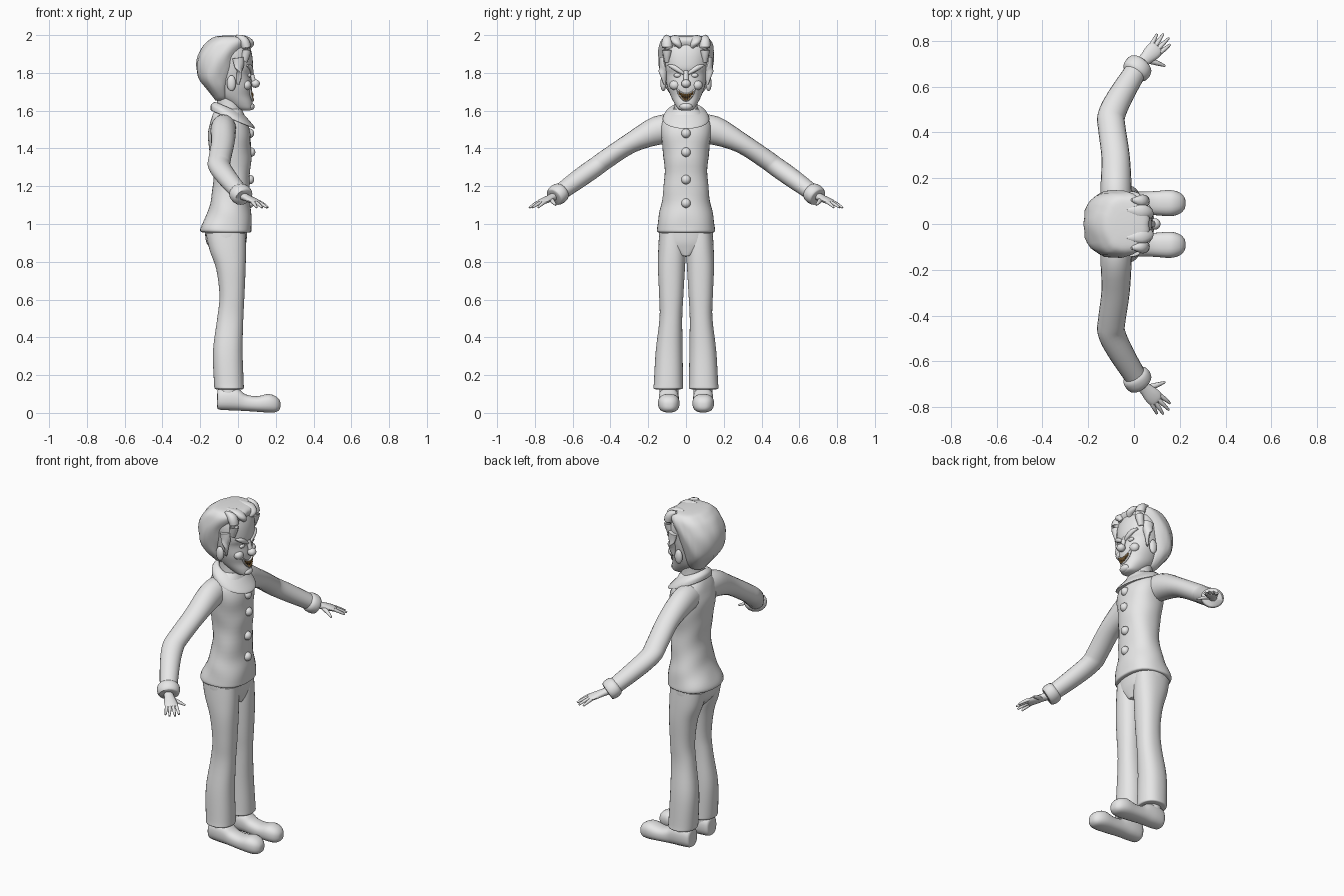
import bpy, bmesh, math
from mathutils import Vector as V


def material(name, rgb):
    m = bpy.data.materials.new(name)
    m.diffuse_color = (*rgb, 1)
    return m


GREY = material("plain_grey", (0.8, 0.8, 0.8))
DARK = material("mouth_dark", (0.03, 0.018, 0.01))
GOLD = material("tooth_gold", (0.5, 0.27, 0.08))


def finish(name, bm, mat=GREY, mirror=False, angle=50):
    bmesh.ops.recalc_face_normals(bm, faces=bm.faces)
    me = bpy.data.meshes.new(name)
    bm.to_mesh(me)
    bm.free()
    me.materials.append(mat)
    ob = bpy.data.objects.new(name, me)
    bpy.context.collection.objects.link(ob)
    bpy.ops.object.select_all(action='DESELECT')
    ob.select_set(True)
    bpy.context.view_layer.objects.active = ob
    bpy.ops.object.shade_smooth_by_angle(angle=math.radians(angle))
    if mirror:
        mod = ob.modifiers.new("mirror", 'MIRROR')
        mod.use_axis = (False, True, False)
    return ob


def spline(p, steps):
    """Catmull-Rom interpolation through a list of number tuples."""
    out = []
    for i in range(len(p) - 1):
        a, b, c, d = p[max(i - 1, 0)], p[i], p[i + 1], p[min(i + 2, len(p) - 1)]
        for s in range(steps):
            t = s / steps
            out.append([0.5 * (2 * q + (r - o) * t + (2 * o - 5 * q + 4 * r - w) * t * t
                               + (3 * q - o - 3 * r + w) * t ** 3) for o, q, r, w in zip(a, b, c, d)])
    return out + [list(p[-1])]


def loft(bm, rings, n=28, power=2.0, warp=None):
    """Skin rings given as (centre, half axis, half axis)."""
    rows = []
    for c, u, v in rings:
        row = []
        for k in range(n):
            a = 2 * math.pi * k / n
            ca, sa = math.cos(a), math.sin(a)
            f = (abs(ca) ** power + abs(sa) ** power) ** (-1 / power)
            p = c + u * ca * f + v * sa * f
            row.append(bm.verts.new(warp(p, c) if warp else p))
        rows.append(row)
    for r, s in zip(rows, rows[1:]):
        for k in range(n):
            bm.faces.new((r[k], r[(k + 1) % n], s[(k + 1) % n], s[k]))
    bm.faces.new(rows[0][::-1])
    bm.faces.new(rows[-1])


def stack(name, rows, steps=4, power=2.0, tilt=0, warp=None, mirror=False):
    """Upright part from rows of (z, back x, front x, inner y, outer y)."""
    bm = bmesh.new()
    rings = []
    for z, x0, x1, y0, y1 in spline(rows, steps):
        rx = (x1 - x0) / 2
        rings.append((V(((x0 + x1) / 2, (y0 + y1) / 2, z)), V((rx, 0, -tilt * rx)), V((0, (y1 - y0) / 2, 0))))
    loft(bm, rings, 32, power, warp)
    return finish(name, bm, mirror=mirror)


def tube(bm, pts, steps=4, n=20):
    """Limb through points (x, y, z, flat radius, upright radius)."""
    pts = spline(pts, steps)
    rings = []
    for i, p in enumerate(pts):
        t = (V(pts[min(i + 1, len(pts) - 1)][:3]) - V(pts[max(i - 1, 0)][:3])).normalized()
        side = t.cross(V((0, 0, 1))).normalized()
        rings.append((V(p[:3]), side * p[3], side.cross(t) * p[4]))
    loft(bm, rings, n)


def ball(bm, centre, size, n=16):
    vs = bmesh.ops.create_uvsphere(bm, u_segments=n, v_segments=n // 2 + 2, radius=1)["verts"]
    for v in vs:
        v.co = V([c + a * s for c, a, s in zip(centre, v.co, size)])


def sym(rows):
    return [(z, a, b, -r, r) for z, a, b, r in rows]


# Jacket body with soft cloth folds and a flared hem
def folds(p, c):
    k = 1 + 0.025 * math.sin(34 * p.z + 18 * abs(p.y)) * math.sin(25 * p.x + 9 * p.z)
    return V((c.x + (p.x - c.x) * k, p.y * k, p.z))


stack("jacket", sym([(0.955, -0.18, 0.06, 0.14), (0.96, -0.20, 0.073, 0.155), (0.985, -0.198, 0.073, 0.155),
                     (1.05, -0.165, 0.068, 0.142), (1.13, -0.142, 0.062, 0.125), (1.25, -0.132, 0.062, 0.115),
                     (1.36, -0.148, 0.07, 0.118), (1.46, -0.16, 0.068, 0.132), (1.53, -0.15, 0.052, 0.135),
                     (1.575, -0.135, 0.035, 0.105), (1.61, -0.115, 0.02, 0.07)]), power=2.3, warp=folds)

# Sleeves
bm = bmesh.new()
tube(bm, [(-0.075, 0.05, 1.505, 0.065, 0.075), (-0.078, 0.15, 1.495, 0.068, 0.076),
          (-0.08, 0.29, 1.43, 0.062, 0.054), (-0.097, 0.42, 1.345, 0.06, 0.051), (-0.098, 0.475, 1.305, 0.06, 0.051),
          (-0.058, 0.56, 1.245, 0.055, 0.05), (0.022, 0.69, 1.15, 0.046, 0.042)])
finish("sleeves", bm, mirror=True)

# Flared cuffs
bm = bmesh.new()
tube(bm, [(-0.002, 0.652, 1.178, 0.043, 0.04), (0.006, 0.664, 1.169, 0.06, 0.052),
          (0.02, 0.686, 1.152, 0.062, 0.054), (0.03, 0.7, 1.142, 0.052, 0.045), (0.026, 0.694, 1.146, 0.03, 0.028)], 3)
finish("cuffs", bm, mirror=True)

# Hands: palm, four fingers and thumb
bm = bmesh.new()
tube(bm, [(0.02, 0.69, 1.15, 0.022, 0.022), (0.05, 0.72, 1.137, 0.028, 0.018),
          (0.08, 0.75, 1.123, 0.036, 0.016), (0.1, 0.77, 1.114, 0.033, 0.012), (0.105, 0.775, 1.112, 0.02, 0.006)], 3, 14)
for base, tip in [((0.075, 0.778), (0.1, 0.828)), ((0.09, 0.772), (0.128, 0.83)),
                  ((0.103, 0.762), (0.152, 0.812)), ((0.113, 0.747), (0.158, 0.783))]:
    mid = [(a + b) / 2 for a, b in zip(base, tip)]
    tube(bm, [(*base, 1.117, 0.01, 0.01), (*mid, 1.104, 0.009, 0.009),
              (*tip, 1.087, 0.005, 0.005)], 3, 8)
tube(bm, [(0.06, 0.715, 1.13, 0.014, 0.012), (0.1, 0.703, 1.116, 0.011, 0.01), (0.135, 0.69, 1.1, 0.005, 0.005)], 3, 8)
finish("hands", bm, mirror=True)

# Trousers
stack("hips", sym([(0.83, -0.11, 0.025, 0.03), (0.87, -0.145, 0.036, 0.12),
                   (0.91, -0.17, 0.045, 0.142), (0.98, -0.175, 0.05, 0.142)]), power=2.4)
stack("trouser_legs", [(0.125, -0.115, 0.022, 0.03, 0.16), (0.13, -0.123, 0.03, 0.016, 0.172),
                       (0.16, -0.127, 0.03, 0.016, 0.17), (0.33, -0.132, 0.024, 0.018, 0.16),
                       (0.5, -0.11, 0.028, 0.02, 0.14), (0.62, -0.098, 0.034, 0.014, 0.142),
                       (0.76, -0.115, 0.04, 0.006, 0.148), (0.86, -0.15, 0.042, 0.0, 0.147),
                       (0.95, -0.17, 0.04, 0.005, 0.142)], power=2.3, mirror=True)

# Long round-toed shoes with flat soles
bm = bmesh.new()
rings = []
for x, z0, z1, w in spline([(-0.11, 0.03, 0.1, 0.03), (-0.102, 0.018, 0.128, 0.046), (-0.05, 0.014, 0.135, 0.053),
                            (0.0, 0.012, 0.128, 0.052), (0.04, 0.01, 0.098, 0.05), (0.1, 0.006, 0.088, 0.053),
                            (0.16, 0.002, 0.1, 0.057), (0.2, 0.004, 0.088, 0.046), (0.22, 0.018, 0.068, 0.026),
                            (0.225, 0.035, 0.05, 0.008)], 3):
    rings.append((V((x, 0.091, (z0 + z1) / 2)), V((0, w, 0)), V((0, 0, (z1 - z0) / 2))))
loft(bm, rings, 24, 2.5)
finish("shoes", bm, mirror=True)
stack("ankles", [(0.09, -0.1, 0.0, 0.04, 0.14), (0.2, -0.1, 0.0, 0.04, 0.14)], mirror=True)

# Neck and wide drooping collar
stack("neck", sym([(1.52, -0.12, 0.03, 0.075), (1.62, -0.11, 0.018, 0.062), (1.72, -0.12, 0.03, 0.065)]))
stack("collar", sym([(1.612, -0.112, 0.015, 0.062), (1.615, -0.122, 0.028, 0.075), (1.59, -0.142, 0.06, 0.108),
                     (1.562, -0.145, 0.088, 0.122), (1.552, -0.14, 0.085, 0.12), (1.56, -0.11, 0.04, 0.09)]),
      steps=3, tilt=0.42)

# Pompom buttons
bm = bmesh.new()
for x, z in [(0.062, 1.48), (0.068, 1.38), (0.062, 1.235), (0.062, 1.11)]:
    ball(bm, (x, 0, z), (0.024, 0.025, 0.025))
finish("buttons", bm)

# Head
HEAD = [(1.6, 0.015, 0.062, 0.02), (1.61, -0.01, 0.077, 0.042), (1.64, -0.06, 0.077, 0.062),
        (1.68, -0.11, 0.07, 0.082), (1.73, -0.13, 0.075, 0.1), (1.79, -0.14, 0.068, 0.112),
        (1.83, -0.14, 0.079, 0.118), (1.9, -0.14, 0.074, 0.125), (1.96, -0.12, 0.055, 0.115)]
stack("head", sym(HEAD), power=2.2)


def face_x(y, z):
    for a, b in zip(HEAD, HEAD[1:]):
        if a[0] <= z <= b[0]:
            t = (z - a[0]) / (b[0] - a[0])
            x0, x1, r = [p + (q - p) * t for p, q in zip(a[1:], b[1:])]
            f = max(0, 1 - (abs(y) / r) ** 2.2) ** (1 / 2.2)
            return (x0 + x1) / 2 + (x1 - x0) / 2 * f


# Ears, nose, cheeks, eyes and slanted brows
bm = bmesh.new()
ball(bm, (-0.035, 0.12, 1.745), (0.024, 0.016, 0.042))
ball(bm, (0.045, 0.058, 1.735), (0.026, 0.03, 0.026))
ball(bm, (face_x(0.045, 1.79) - 0.003, 0.045, 1.787), (0.012, 0.02, 0.012))
tube(bm, [(face_x(y, z), y, z, 0.012, r) for y, z, r in
          [(0.012, 1.795, 0.006), (0.035, 1.811, 0.012), (0.065, 1.83, 0.013), (0.09, 1.84, 0.005)]], 3, 10)
finish("ears_eyes_brows", bm, mirror=True)
bm = bmesh.new()
ball(bm, (0.092, 0, 1.743), (0.024, 0.025, 0.022))
tube(bm, [(0.068, 0, 1.81, 0.013, 0.012), (0.078, 0, 1.775, 0.014, 0.012), (0.085, 0, 1.75, 0.015, 0.012)], 3, 10)
ball(bm, (0.066, 0, 1.622), (0.022, 0.034, 0.02))
finish("nose_and_chin", bm)


# Grinning mouth with lips and pointed teeth
def lip(y, top):
    q = (y / 0.05) ** 2
    return 1.688 + 0.027 * q if top else 1.653 + 0.062 * q


ys = [-0.05 + 0.1 * i / 16 for i in range(17)]
bm = bmesh.new()
strip = [[bm.verts.new((face_x(y, z) + 0.005, y, z)) for z in
          [lip(y, 0) + (lip(y, 1) - lip(y, 0) + 1e-4) * k / 4 for k in range(5)]] for y in ys]
for a, b in zip(strip, strip[1:]):
    for k in range(4):
        bm.faces.new((a[k], b[k], b[k + 1], a[k + 1]))
finish("mouth", bm, DARK)
bm = bmesh.new()
for top in (0, 1):
    tube(bm, [(face_x(y, lip(y, top)) + 0.003, y, lip(y, top), 0.006, 0.005) for y in ys[::2]], 2, 8)
finish("lips", bm)
bm = bmesh.new()
for i in range(8):
    y = -0.035 + 0.01 * i
    for top in (0, 1):
        z, h = lip(y, top), (lip(y, 1) - lip(y, 0)) * (0.55 if top else 0.4)
        s = -1 if top else 1
        x = face_x(y, z) + 0.007
        loft(bm, [(V((x, y, z)), V((0.004, 0, 0)), V((0, 0.0048, 0))),
                  (V((x, y, z + s * h * 0.5)), V((0.004, 0, 0)), V((0, 0.0042, 0))),
                  (V((x, y, z + s * h)), V((0.001, 0, 0)), V((0, 0.001, 0)))], 8)
finish("teeth", bm, GOLD)


# Swept-back hair with lumpy locks
def locks(p, c):
    a = math.atan2(p.y, p.x - c.x)
    k = 1 + 0.022 * math.sin(7 * abs(a) + 22 * p.z) + 0.012 * math.sin(13 * a + 40 * p.z)
    return V((c.x + (p.x - c.x) * k, p.y * k, p.z))


stack("hair", sym([(1.655, -0.12, -0.06, 0.045), (1.67, -0.13, -0.05, 0.07), (1.72, -0.17, -0.045, 0.108),
                   (1.77, -0.207, -0.03, 0.128), (1.83, -0.221, 0.0, 0.14), (1.89, -0.212, 0.025, 0.145),
                   (1.945, -0.182, 0.06, 0.142), (1.975, -0.15, 0.066, 0.13), (1.992, -0.12, 0.045, 0.105),
                   (1.997, -0.08, 0.005, 0.05)]), power=2.2, warp=locks)

# Raised front tufts and sideburns
bm = bmesh.new()
tube(bm, [(0.03, 0.1, 1.86, 0.014, 0.02), (0.045, 0.1, 1.92, 0.026, 0.024), (0.03, 0.1, 1.97, 0.028, 0.026),
          (-0.01, 0.105, 1.997, 0.006, 0.006)], 4, 12)
tube(bm, [(0.06, 0.03, 1.935, 0.012, 0.01), (0.06, 0.045, 1.96, 0.028, 0.02), (0.03, 0.055, 1.985, 0.03, 0.014),
          (-0.03, 0.06, 1.992, 0.01, 0.006)], 4, 12)
tube(bm, [(0.0, 0.125, 1.88, 0.016, 0.03), (0.008, 0.122, 1.81, 0.014, 0.024), (0.0, 0.112, 1.74, 0.005, 0.008)], 4, 12)
finish("hair_tufts", bm, mirror=True)
